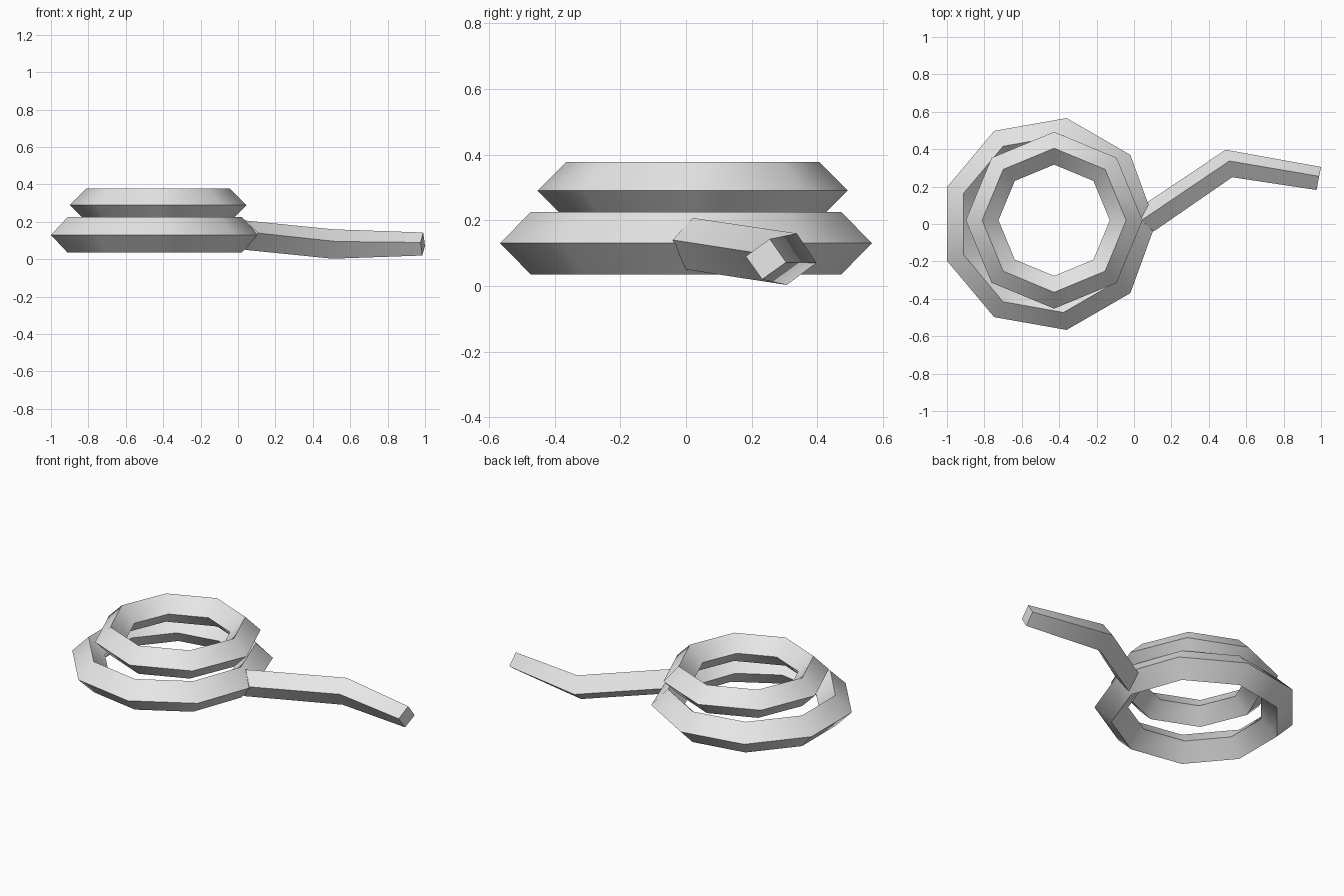
import bpy, bmesh
from math import radians

if "Cube" in bpy.data.objects:
    bpy.data.objects.remove(bpy.data.objects["Cube"])

GREY = (0.8, 0.8, 0.8, 1)
mat = bpy.data.materials.new("light grey")
mat.use_nodes = True
mat.diffuse_color = GREY
mat.node_tree.nodes["Principled BSDF"].inputs["Base Color"].default_value = GREY


def finish(obj, name):
    obj.name = name
    obj.data.materials.append(mat)
    bpy.ops.object.select_all(action="DESELECT")
    obj.select_set(True)
    bpy.context.view_layer.objects.active = obj
    bpy.ops.object.shade_smooth_by_angle(angle=radians(40))


def coil(name, centre, sides, major, minor):
    # Low-poly ring with a diamond section
    bpy.ops.mesh.primitive_torus_add(location=centre, major_segments=sides, minor_segments=4,
                                     major_radius=major, minor_radius=minor)
    finish(bpy.context.object, name)


coil("lower_coil", (-0.46, 0, 0.13), 9, 0.48, 0.095)
coil("upper_coil", (-0.427, 0.02, 0.29), 8, 0.385, 0.0875)

# Bent tail: square sections (top, front, bottom, back) joined from root to tip
sections = [
    [(0.04, 0.02, 0.207), (0.105, -0.04, 0.14), (0.04, 0.0, 0.05), (-0.02, 0.055, 0.12)],
    [(0.51, 0.337, 0.16), (0.525, 0.25, 0.095), (0.505, 0.307, 0.003), (0.49, 0.397, 0.07)],
    [(0.99, 0.255, 0.143), (0.976, 0.182, 0.09), (0.985, 0.232, 0.02), (1.0, 0.305, 0.072)],
]
bm = bmesh.new()
loops = [[bm.verts.new(p) for p in s] for s in sections]
for a, b in zip(loops, loops[1:]):
    for i in range(4):
        j = (i + 1) % 4
        bm.faces.new((a[i], a[j], b[j], b[i]))
bm.faces.new(loops[0])
bm.faces.new(loops[-1])
bmesh.ops.recalc_face_normals(bm, faces=bm.faces)
mesh = bpy.data.meshes.new("tail")
bm.to_mesh(mesh)
bm.free()
tail = bpy.data.objects.new("tail", mesh)
bpy.context.collection.objects.link(tail)
finish(tail, "tail")
